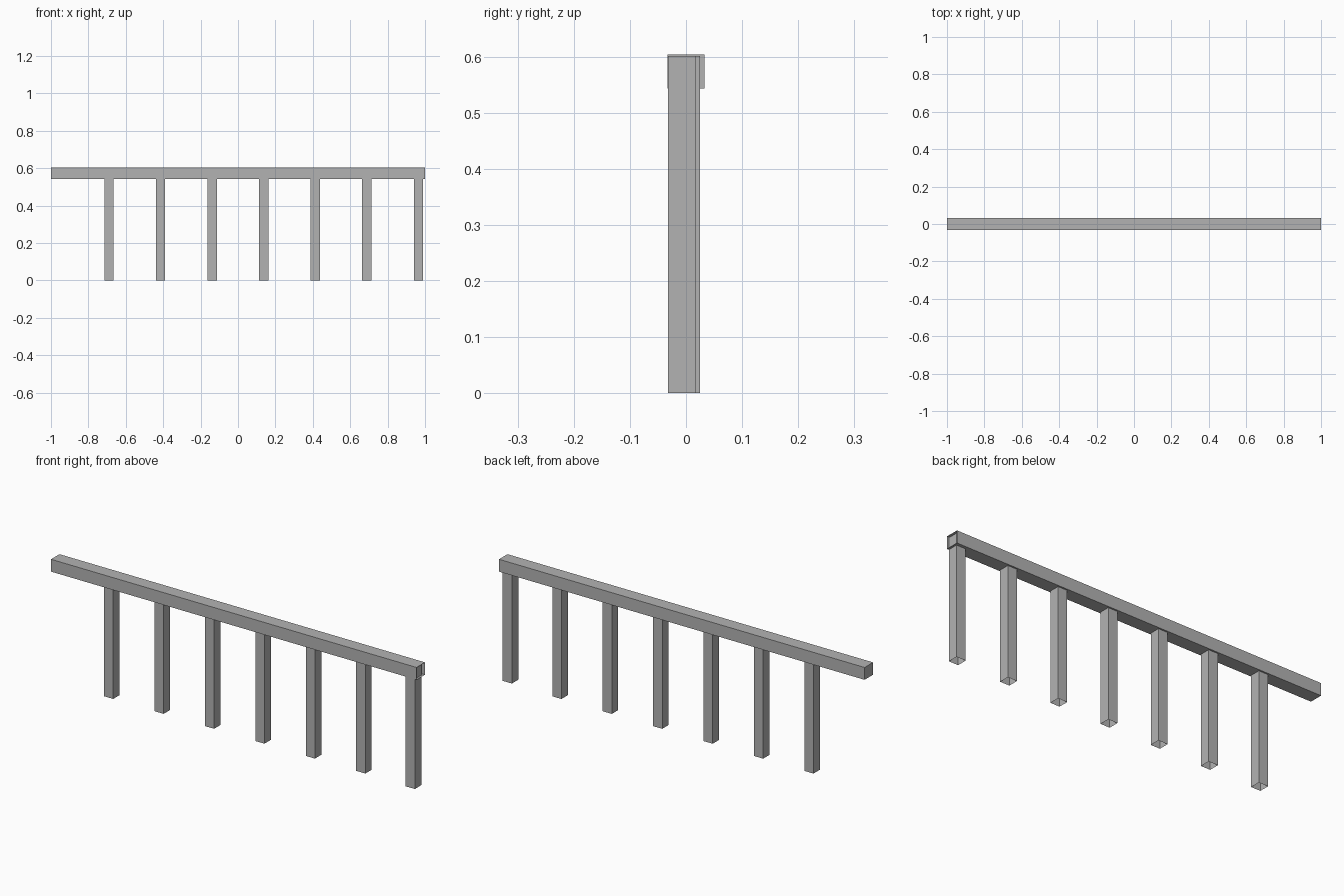
import bpy
import bmesh

cube = bpy.data.objects.get("Cube")
if cube:
    bpy.data.objects.remove(cube, do_unlink=True)

grey = bpy.data.materials.new("plain grey")
grey.use_nodes = True
colour = (0.45, 0.45, 0.45, 1)
grey.diffuse_color = colour
grey.node_tree.nodes["Principled BSDF"].inputs["Base Color"].default_value = colour


def open_box(name, low, high, open_axis, open_sign):
    """Box between two corners, without the face on one side."""
    bm = bmesh.new()
    bmesh.ops.create_cube(bm, size=1)
    for v in bm.verts:
        v.co = [high[i] if v.co[i] > 0 else low[i] for i in range(3)]
    bm.normal_update()
    gone = [f for f in bm.faces if f.normal[open_axis] * open_sign > 0.9]
    bmesh.ops.delete(bm, geom=gone, context='FACES')
    mesh = bpy.data.meshes.new(name)
    bm.to_mesh(mesh)
    bm.free()
    mesh.materials.append(grey)
    obj = bpy.data.objects.new(name, mesh)
    bpy.context.collection.objects.link(obj)
    return obj


# Top rail, hollow at its left end
open_box("top_rail", (-1, -0.033, 0.543), (1, 0.033, 0.604), 0, 1)

# Square posts, open underneath; the end post sits slightly forward
half = 0.025
count = 7
for i in range(count):
    x = -0.69 + i * 0.2758
    y = -0.007 if i == count - 1 else 0
    open_box(f"post_{i + 1}", (x - half, y - half, 0),
             (x + half, y + half, 0.601), 2, -1)
